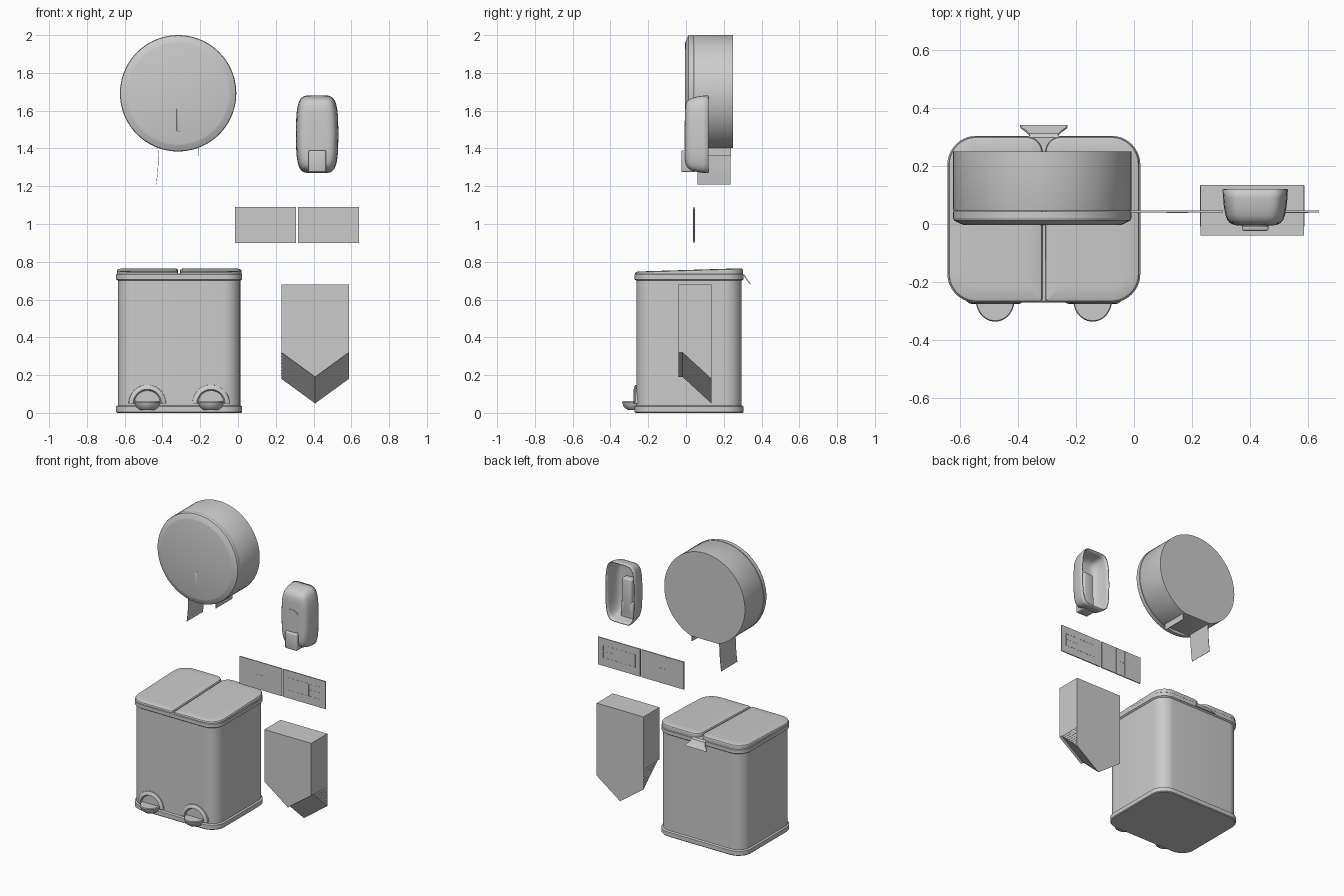
import bpy, bmesh
from math import sin, cos, pi, copysign, radians

if "Cube" in bpy.data.objects:
    bpy.data.objects.remove(bpy.data.objects["Cube"])


def finish(name, bm, angle=30):
    bmesh.ops.recalc_face_normals(bm, faces=bm.faces)
    me = bpy.data.meshes.new(name)
    bm.to_mesh(me)
    bm.free()
    ob = bpy.data.objects.new(name, me)
    bpy.context.collection.objects.link(ob)
    bpy.ops.object.select_all(action='DESELECT')
    ob.select_set(True)
    bpy.context.view_layer.objects.active = ob
    bpy.ops.object.shade_smooth_by_angle(angle=radians(angle))
    return ob


def loft_bm(rings, start=True, end=True):
    bm = bmesh.new()
    vs = [[bm.verts.new(p) for p in r] for r in rings]
    n = len(vs[0])
    for a, b in zip(vs, vs[1:]):
        for i in range(n):
            j = (i + 1) % n
            bm.faces.new((a[i], a[j], b[j], b[i]))
    if start:
        bm.faces.new(vs[0])
    if end:
        bm.faces.new(vs[-1])
    return bm


def box(name, x0, x1, y0, y1, z0, z1, bevel=0):
    c = [(x0, y0), (x1, y0), (x1, y1), (x0, y1)]
    bm = loft_bm([[(x, y, z) for x, y in c] for z in (z0, z1)])
    if bevel:
        bmesh.ops.bevel(bm, geom=bm.edges[:], offset=bevel, segments=3,
                        affect='EDGES', profile=0.5)
    return finish(name, bm)


def rounded(x0, x1, y0, y1, radii, inset=0, seg=10):
    # corner order: front left, front right, back right, back left
    x0, x1, y0, y1 = x0 + inset, x1 - inset, y0 + inset, y1 - inset
    pts = []
    for k, r in enumerate(radii):
        r = max(r - inset, 0.004)
        cx = x1 - r if k in (1, 2) else x0 + r
        cy = y1 - r if k in (2, 3) else y0 + r
        for i in range(seg + 1):
            a = pi + k * pi / 2 + i / seg * pi / 2
            pts.append((cx + r * cos(a), cy + r * sin(a)))
    return pts


# ---- twin pedal bin: body with base flange and top rim ----
BX0, BX1, BY0, BY1 = -0.645, 0.022, -0.272, 0.305
MID = (BX0 + BX1) / 2
profile = [(0, .005), (.005, 0), (.034, 0), (.04, .01), (.70, .01),
           (.707, 0), (.732, 0), (.738, .006)]
finish("bin_body", loft_bm(
    [[(x, y, z) for x, y in rounded(BX0, BX1, BY0, BY1, [.1] * 4, ins)]
     for z, ins in profile]))

# ---- two sloping lids ----
def lid_top(y):
    return 0.747 + 0.018 * (y - BY0) / (BY1 - BY0)


for side, x0, x1, radii in (("left", BX0 + .004, MID - .005, (.096, .012, .055, .096)),
                            ("right", MID + .005, BX1 - .004, (.012, .096, .096, .055))):
    rings = []
    for ins, drop in ((0, None), (0, .008), (.003, .003), (.01, 0), (.05, -.001), (.13, -.001)):
        rings.append([(x, y, .735 if drop is None else lid_top(y) - drop)
                      for x, y in rounded(x0, x1, BY0 + .003, BY1 - .003, radii, ins)])
    finish("bin_lid_" + side, loft_bm(rings))

# ---- back carry lip: thin flared plate ----
lip = [(.300, .735, .048), (.312, .73, .05), (.322, .712, .06), (.335, .695, .078), (.342, .685, .082)]
bm = loft_bm([[(MID - w, y, z), (MID + w, y, z), (MID + w, y - .006, z - .003),
               (MID - w, y - .006, z - .003)] for y, z, w in lip])
finish("bin_back_lip", bm)

# ---- pedals under arched surrounds ----
def half_disc(r, n=24):
    return [(r * cos(pi * i / n), r * sin(pi * i / n)) for i in range(n + 1)]


for side, cx in (("left", -0.48), ("right", -0.143)):
    finish("pedal_arch_" + side, loft_bm(
        [[(cx + x, y, .05 + z) for x, z in half_disc(r)]
         for y, r in ((-.25, .1), (-.268, .098), (-.275, .088), (-.277, .075), (-.265, .068))]))
    finish("pedal_" + side, loft_bm(
        [[(cx + x, -.262 - y * 1.13, z) for x, y in half_disc(r)]
         for z, r in ((.015, .04), (.03, .058), (.045, .064), (.056, .067), (.062, .064))]))

# ---- round paper dispenser ----
PX, PZ = -0.317, 1.692


def circle(y, r, n=72):
    return [(PX + r * cos(2 * pi * i / n), y, PZ + r * sin(2 * pi * i / n)) for i in range(n)]


bm = loft_bm([circle(.045, .306), circle(.05, .308), circle(.25, .308)])
cut = bmesh.ops.bisect_plane(bm, geom=bm.verts[:] + bm.edges[:] + bm.faces[:],
                             plane_co=(0, 0, 1.402), plane_no=(0, 0, -1), clear_outer=True)
bmesh.ops.holes_fill(bm, edges=[e for e in bm.edges if e.is_boundary])
finish("paper_dispenser_body", bm)
finish("paper_dispenser_cover", loft_bm(
    [circle(.043, .308), circle(.02, .308), circle(.012, .305), circle(-.002, .276),
     circle(-.004, .268)]), 15)
box("dispenser_window_slot", PX - .008, PX + .008, -.006, .0, 1.49, 1.61, .0025)
box("paper_outlet_tab", -.213, -.209, .06, .238, 1.36, 1.41)

# hanging paper sheet
sheet = [(-.418, 1.42), (-.420, 1.38), (-.424, 1.35), (-.424, 1.31), (-.427, 1.27), (-.434, 1.21)]
bm = loft_bm([[(x, .06, z), (x, .235, z), (x + .002, .235, z), (x + .002, .06, z)]
              for x, z in sheet])
finish("paper_sheet", bm)

# ---- soap dispenser: open-backed shell ----
SX, SZ = 0.419, 1.475


def barrel(y, sx, sz, n=64, p=0.36):
    out = []
    for i in range(n):
        a = 2 * pi * i / n
        u = copysign(abs(cos(a)) ** p, cos(a))
        v = copysign(abs(sin(a)) ** p, sin(a))
        out.append((SX + .113 * sx * u * (1 - .11 * v * v), y, SZ + .206 * sz * v))
    return out


shell = finish("soap_shell", loft_bm(
    [barrel(.12, 1, 1), barrel(.09, .985, .99), barrel(.06, .96, .97), barrel(.03, .91, .93),
     barrel(.015, .86, .89), barrel(.004, .78, .83), barrel(-.003, .66, .75),
     barrel(-.006, .5, .6)], start=False), 40)
mod = shell.modifiers.new("wall", 'SOLIDIFY')
mod.thickness = .006
mod.offset = -1
box("soap_push_lever", SX - .046, SX + .046, -.024, .05, 1.275, 1.39, .008)
box("soap_inner_holder", SX - .036, SX + .036, .0, .05, 1.30, 1.55, .01)
win = rounded(SX - .045, SX + .045, 1.395, 1.545, (.008, .008, .04, .04))
finish("soap_window", loft_bm([[(x, y, z) for x, z in win] for y in (-.008, .0)]))

# ---- two wall sign panels with thin divider lines ----
for side, x0 in (("left", -.015), ("right", .318)):
    box("sign_panel_" + side, x0, x0 + .322, .039, .046, .90, 1.09)


def lines(prefix, x0, segs):
    for i, (u0, u1, z0, z1) in enumerate(segs):
        box(f"{prefix}_line_{i}", x0 + .322 * u0 - .002, x0 + .322 * u1 + .002,
            .038, .047, z0 - .002, z1 + .002)


lines("sign_left", -.015, [(.40, .40, .91, 1.08), (.62, .62, .91, 1.08), (.40, .62, 1.0, 1.0)])
lines("sign_right", .318, [(.12, .88, .955, .955), (.12, .88, 1.04, 1.04), (.12, .12, .955, 1.04),
                           (.88, .88, .955, 1.04), (.6, .6, .955, 1.04), (.6, .88, 1.0, 1.0)])

# ---- hand dryer box: slanted V-shaped bottom ----
HX0, HX1 = .23, .587
HM = (HX0 + HX1) / 2


def pentagon(y, side, apex):
    return [(HX0, y, .68), (HX0, y, side), (HM, y, apex), (HX1, y, side), (HX1, y, .68)]


finish("dryer_box", loft_bm([pentagon(-.04, .32, .19), pentagon(-.018, .32, .19),
                             pentagon(.135, .18, .05)]), 10)
# side vent ribs
for i in range(7):
    z = .205 + i * .018
    y0 = -.016 + (.32 - z) / .14 * .153
    for side, x in (("left", HX0), ("right", HX1)):
        box(f"dryer_vent_{side}_{i}", x - .0015, x + .0015, y0, .133, z, z + .005)
